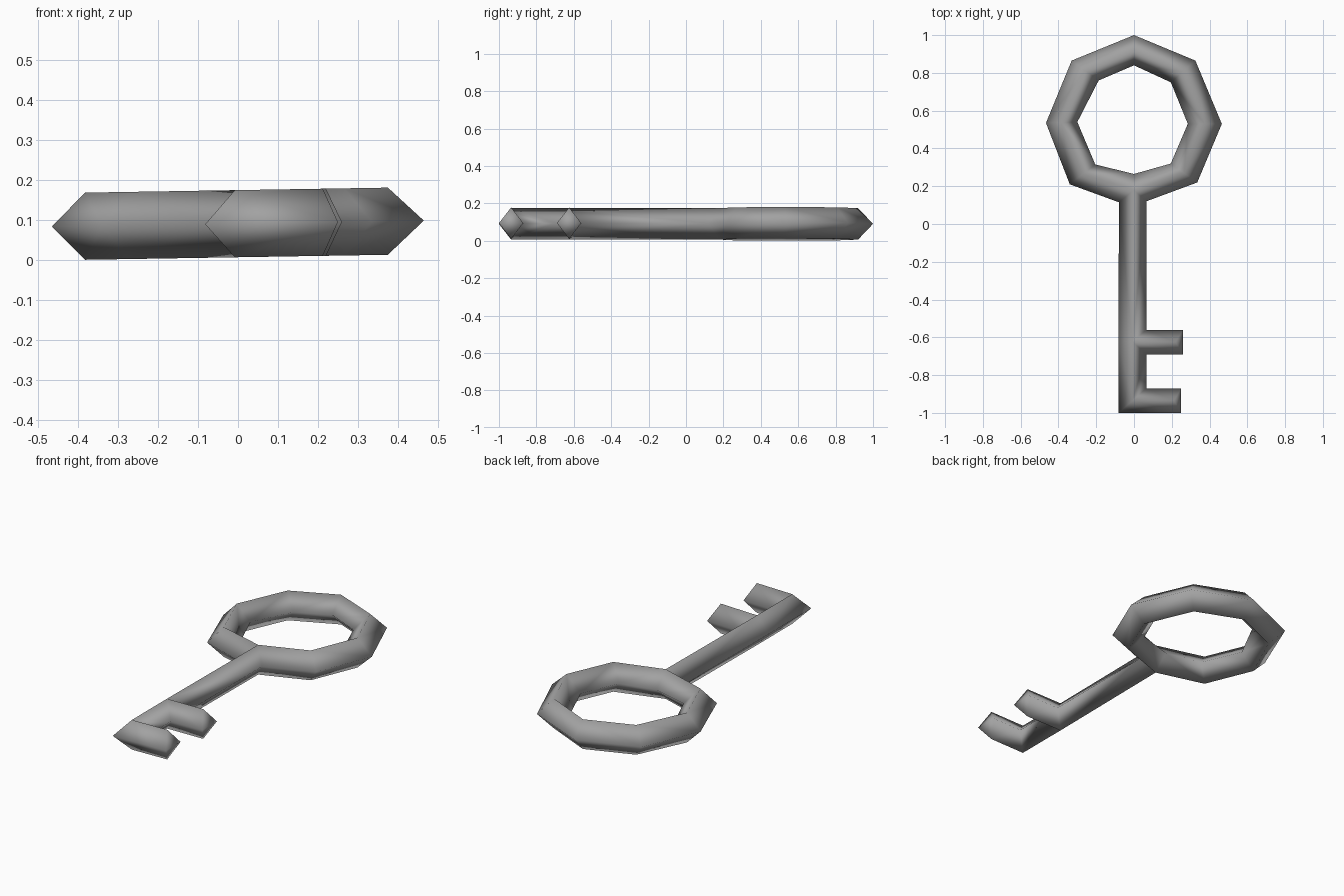
import bpy, bmesh

if "Cube" in bpy.data.objects:
    bpy.data.objects.remove(bpy.data.objects["Cube"])

MID, HALF, TILT = 0.0903, 0.084, 0.0165   # mid height, half thickness, slight roll

metal = bpy.data.materials.new("grey metal")
metal.diffuse_color = (0.36, 0.36, 0.36, 1)
metal.use_nodes = True
metal.node_tree.nodes["Principled BSDF"].inputs["Base Color"].default_value = metal.diffuse_color

# Plan of the key: rim points lie at mid height, ridge points rise above and below
rim = {
    # shaft meets ring
    "JR": (0.065, 0.12), "JL": (-0.08, 0.115),
    # shaft left side and lower corner
    "L": (-0.082, -0.622), "C": (-0.082, -1.0),
    # shaft right side
    "A1": (0.065, -0.56), "A2": (0.065, -0.69), "A3": (0.065, -0.87),
    # tooth ends
    "U1": (0.26, -0.56), "U2": (0.26, -0.69),
    "E1": (0.25, -0.87), "E2": (0.25, -1.0),
}
ridge = {"S1": (-0.008, -0.622), "S0": (-0.008, -0.935),
         "UR": (0.22, -0.625), "ER": (0.212, -0.935)}

# Ring: eight-sided, ridge halfway between outer and inner edges
outer = [(0, 1), (0.325, 0.865), (0.465, 0.53), (0.335, 0.22),
         (0, 0.095), (-0.34, 0.21), (-0.466, 0.535), (-0.33, 0.865)]
inner = [(0, 0.84), (0.195, 0.75), (0.285, 0.53), (0.195, 0.32),
         (0, 0.265), (-0.205, 0.315), (-0.3, 0.54), (-0.187, 0.76)]
for i, (o, n) in enumerate(zip(outer, inner)):
    if i != 4:
        rim[f"O{i}"] = o
    rim[f"I{i}"] = n
    ridge[f"R{i}"] = ((o[0] + n[0]) / 2, (o[1] + n[1]) / 2)

faces = []
for i in range(8):
    j = (i + 1) % 8
    faces.append(f"I{i} I{j} R{j} R{i}")
    if i not in (3, 4):
        faces.append(f"O{i} O{j} R{j} R{i}")
faces += [
    "O3 JR R4 R3", "JL O5 R5 R4",                    # ring to shaft
    "JL R4 S1 L", "L S1 S0 C",                       # shaft left
    "JR A1 S1 R4", "A2 A3 S0 S1",                    # shaft right
    "A1 U1 UR S1", "S1 UR U2 A2", "U1 U2 UR",        # upper tooth
    "A3 E1 ER S0", "S0 ER E2 C", "E1 E2 ER",         # end tooth
]

bm = bmesh.new()


def point(p, side):
    return bm.verts.new((p[0], p[1], MID + TILT * p[0] + side * HALF))


shared = {k: point(p, 0) for k, p in rim.items()}
for side in (1, -1):
    verts = {**shared, **{k: point(p, side) for k, p in ridge.items()}}
    for f in faces:
        bm.faces.new([verts[k] for k in f.split()])
bmesh.ops.recalc_face_normals(bm, faces=bm.faces)
for f in bm.faces:
    f.smooth = True

mesh = bpy.data.meshes.new("key")
bm.to_mesh(mesh)
bm.free()
mesh.materials.append(metal)
bpy.context.collection.objects.link(bpy.data.objects.new("key", mesh))
